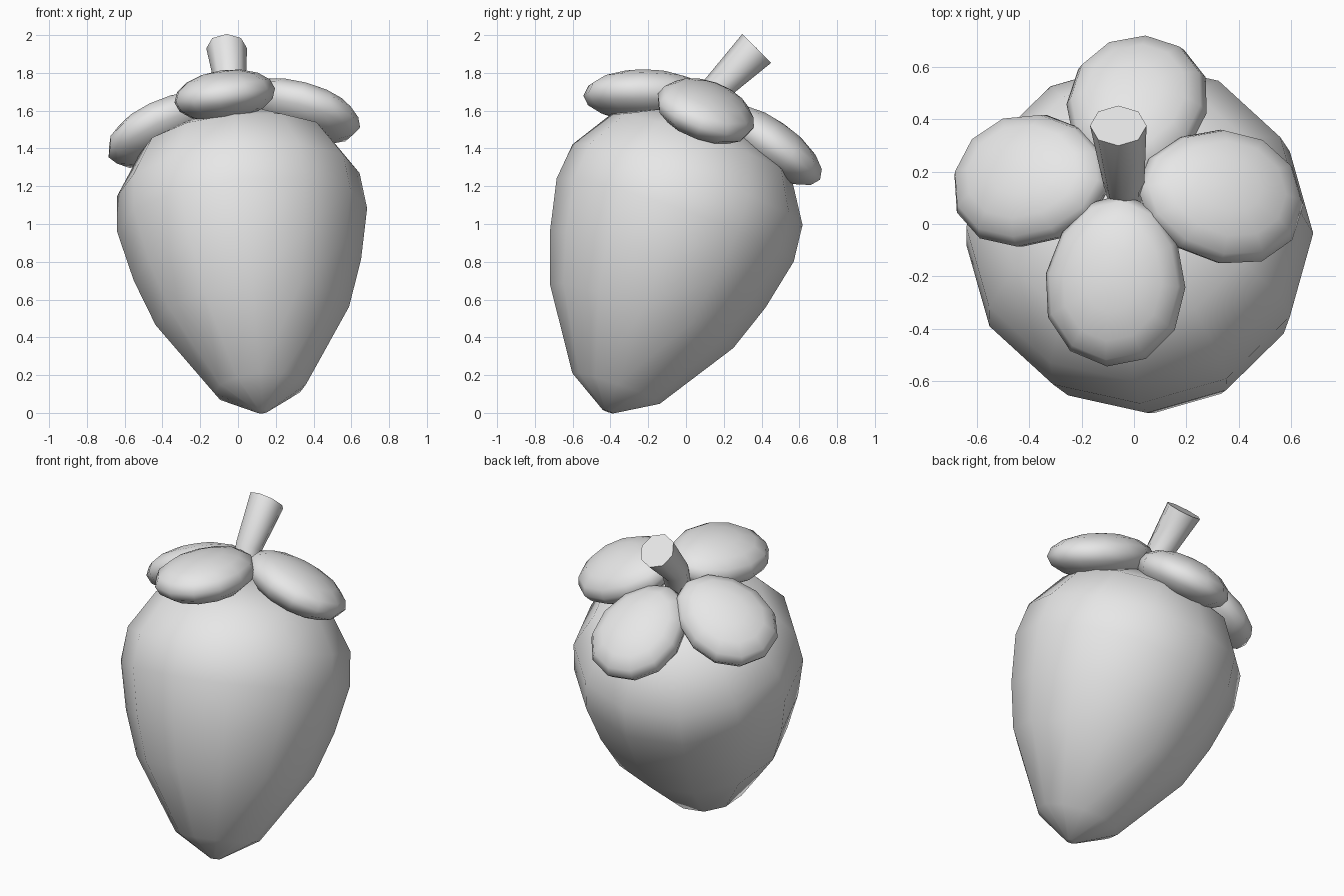
import bpy, bmesh
from math import cos, sin, pi, radians
from mathutils import Vector, Matrix

cube = bpy.data.objects.get("Cube")
if cube:
    bpy.data.objects.remove(cube, do_unlink=True)

GREY = (0.8, 0.8, 0.8, 1)
grey = bpy.data.materials.new("plain grey")
grey.use_nodes = True
grey.diffuse_color = GREY
grey.node_tree.nodes["Principled BSDF"].inputs["Base Color"].default_value = GREY

# Direction from the fruit's tip to its crown
AXIS = Vector((-0.1, 0.33, 0.94)).normalized()


def finish(name, bm, sharp_angle=None):
    bmesh.ops.recalc_face_normals(bm, faces=bm.faces)
    mesh = bpy.data.meshes.new(name)
    bm.to_mesh(mesh)
    bm.free()
    mesh.shade_smooth()
    if sharp_angle:
        mesh.set_sharp_from_angle(angle=radians(sharp_angle))
    mesh.materials.append(grey)
    obj = bpy.data.objects.new(name, mesh)
    bpy.context.collection.objects.link(obj)
    return obj


def ring_tube(rings, sides):
    """Skin rings given as (centre, direction, radius) and close both ends."""
    bm = bmesh.new()
    loops = []
    for centre, direction, radius in rings:
        d = Vector(direction).normalized()
        u = Vector((1, 0, 0))
        u = (u - d * u.dot(d)).normalized()
        v = d.cross(u)
        loops.append([bm.verts.new(Vector(centre) + radius * (u * cos(a) + v * sin(a)))
                      for a in (2 * pi * i / sides for i in range(sides))])
    for low, high in zip(loops, loops[1:]):
        for i in range(sides):
            j = (i + 1) % sides
            bm.faces.new((low[i], low[j], high[j], high[i]))
    bm.faces.new(loops[0][::-1])
    bm.faces.new(loops[-1])
    return bm


# Fruit body: (distance below the crown, radius)
crown = Vector((-0.04, 0.147, 1.603))
profile = [(1.7, 0.03), (1.57, 0.245), (1.16, 0.515), (0.9, 0.605), (0.62, 0.665),
           (0.42, 0.645), (0.2, 0.505), (0.09, 0.28), (0.04, 0.05)]
finish("fruit_body", ring_tube([(crown - AXIS * s, AXIS, r) for s, r in profile], 12))

# Plump leaves around the crown: name, centre, outward direction
leaves = [("front_leaf", (-0.07, -0.215, 1.68), (-0.1, -1, 0)),
          ("left_leaf", (0.33, 0.105, 1.6), (1, -0.1, -0.28)),
          ("back_leaf", (0.01, 0.44, 1.42), (0.12, 0.8, -0.55)),
          ("right_leaf", (-0.39, 0.165, 1.5), (-1, 0.06, -0.5))]
for name, centre, outward in leaves:
    x = Vector(outward).normalized()
    z = (AXIS - x * AXIS.dot(x)).normalized()
    y = z.cross(x)
    bm = bmesh.new()
    bmesh.ops.create_uvsphere(bm, u_segments=12, v_segments=8, radius=1)
    for v in bm.verts:
        # Slightly narrower towards the crown
        v.co.y *= 1 + 0.1 * v.co.x
        v.co = Vector((v.co.x * 0.33, v.co.y * 0.27, v.co.z * 0.135))
    basis = Matrix((x, y, z)).transposed().to_4x4()
    bm.transform(Matrix.Translation(centre) @ basis)
    finish(name, bm)

# Bent stem flaring to a flat end
stem = [((-0.03, 0.09, 1.5), AXIS, 0.07),
        ((-0.04, 0.165, 1.72), (0, 0.55, 0.83), 0.08),
        ((-0.06, 0.375, 1.93), (0, 0.7, 0.7), 0.108)]
finish("stem", ring_tube(stem, 8), 60)
